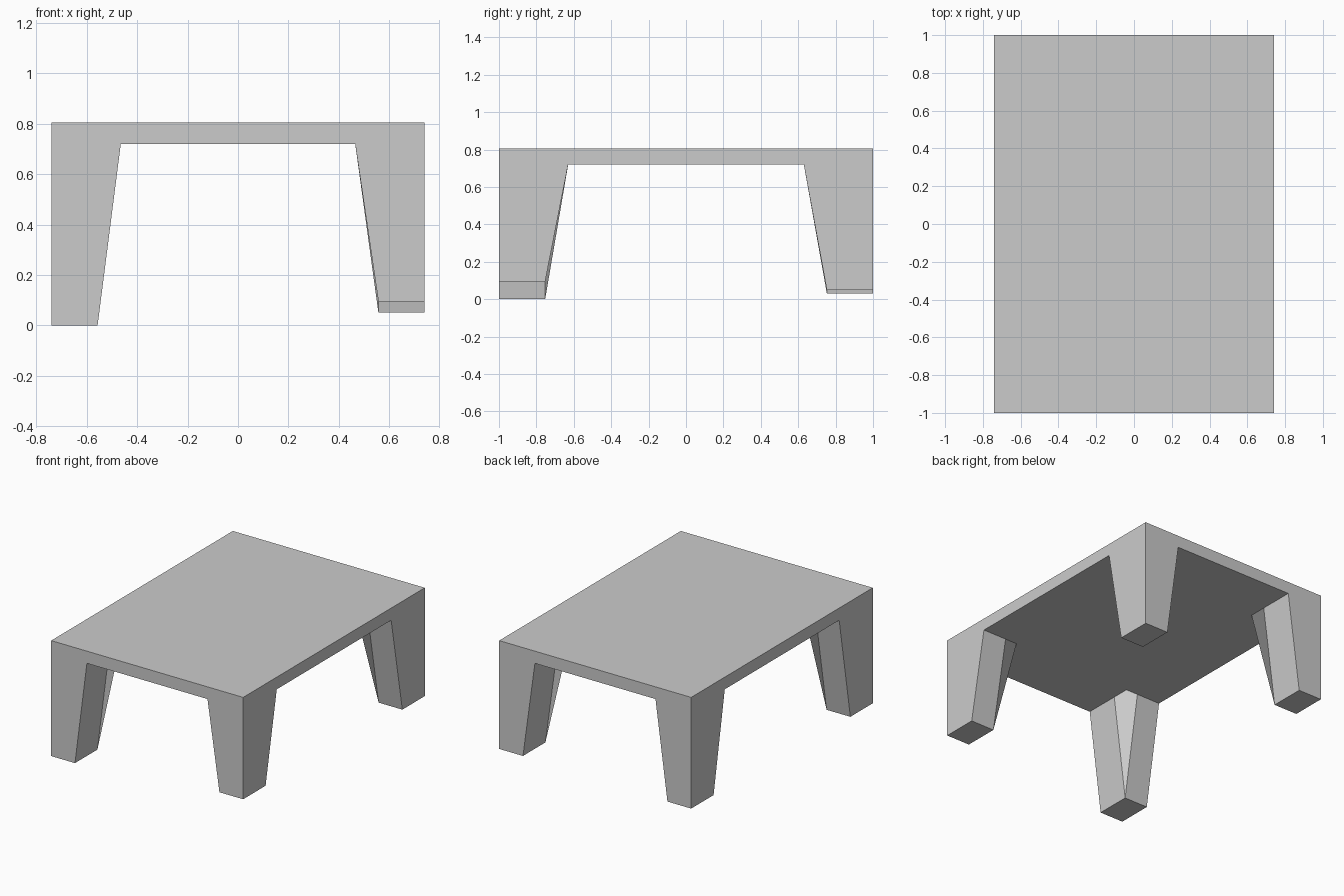
import bpy, bmesh
from math import radians

if "Cube" in bpy.data.objects:
    bpy.data.objects.remove(bpy.data.objects["Cube"])

TOP, UNDER = 0.805, 0.72
X, Y = 0.74, 1.0            # outer half sizes
XT, YT = 0.465, 0.63        # inner leg faces where they meet the top
XB, YB = 0.557, 0.753       # inner leg faces at the foot
FEET = {(-1, -1): 0.0, (1, -1): 0.095, (-1, 1): 0.03, (1, 1): 0.05}

bm = bmesh.new()


def face(*points):
    bm.faces.new([bm.verts.new(p) for p in points])


def grid_lines(*sizes):
    return [-s for s in sizes] + list(reversed(sizes))


# Slab: top, underside (open above the legs) and rim
xs, ys = grid_lines(X, XB, XT), grid_lines(Y, YB, YT)
for i in range(5):
    x0, x1 = xs[i], xs[i + 1]
    for j in range(5):
        y0, y1 = ys[j], ys[j + 1]
        face((x0, y0, TOP), (x1, y0, TOP), (x1, y1, TOP), (x0, y1, TOP))
        if i == 2 or j == 2:
            face((x0, y0, UNDER), (x0, y1, UNDER), (x1, y1, UNDER), (x1, y0, UNDER))
for s in (-1, 1):
    for a, b in zip(xs, xs[1:]):
        face((a, s * Y, UNDER), (b, s * Y, UNDER), (b, s * Y, TOP), (a, s * Y, TOP))
    for a, b in zip(ys, ys[1:]):
        face((s * X, a, UNDER), (s * X, b, UNDER), (s * X, b, TOP), (s * X, a, TOP))


# Tapered corner leg with a creased inner corner
def leg(sx, sy, foot):
    def p(x, y, z):
        return (sx * x, sy * y, z)
    u, f = UNDER, foot
    face(p(X, Y, f), p(XB, Y, f), p(XB, YB, f), p(X, YB, f))
    face(p(X, Y, f), p(X, Y, u), p(XB, Y, u), p(XT, Y, u), p(XB, Y, f))
    face(p(X, Y, f), p(X, YB, f), p(X, YT, u), p(X, YB, u), p(X, Y, u))
    face(p(XB, Y, f), p(XT, Y, u), p(XT, YB, u), p(XB, YB, f))
    face(p(X, YB, f), p(XB, YB, f), p(XB, YT, u), p(X, YT, u))
    face(p(XB, YB, f), p(XT, YB, u), p(XT, YT, u), p(XB, YT, u))


for (sx, sy), foot in FEET.items():
    leg(sx, sy, foot)

# Weld into one shell and merge the flat panels
bmesh.ops.remove_doubles(bm, verts=bm.verts[:], dist=0.0005)
bmesh.ops.recalc_face_normals(bm, faces=bm.faces[:])
bmesh.ops.dissolve_limit(bm, angle_limit=radians(0.5), verts=bm.verts[:], edges=bm.edges[:])

mesh = bpy.data.meshes.new("table")
bm.to_mesh(mesh)
bm.free()
bpy.context.collection.objects.link(bpy.data.objects.new("table", mesh))
